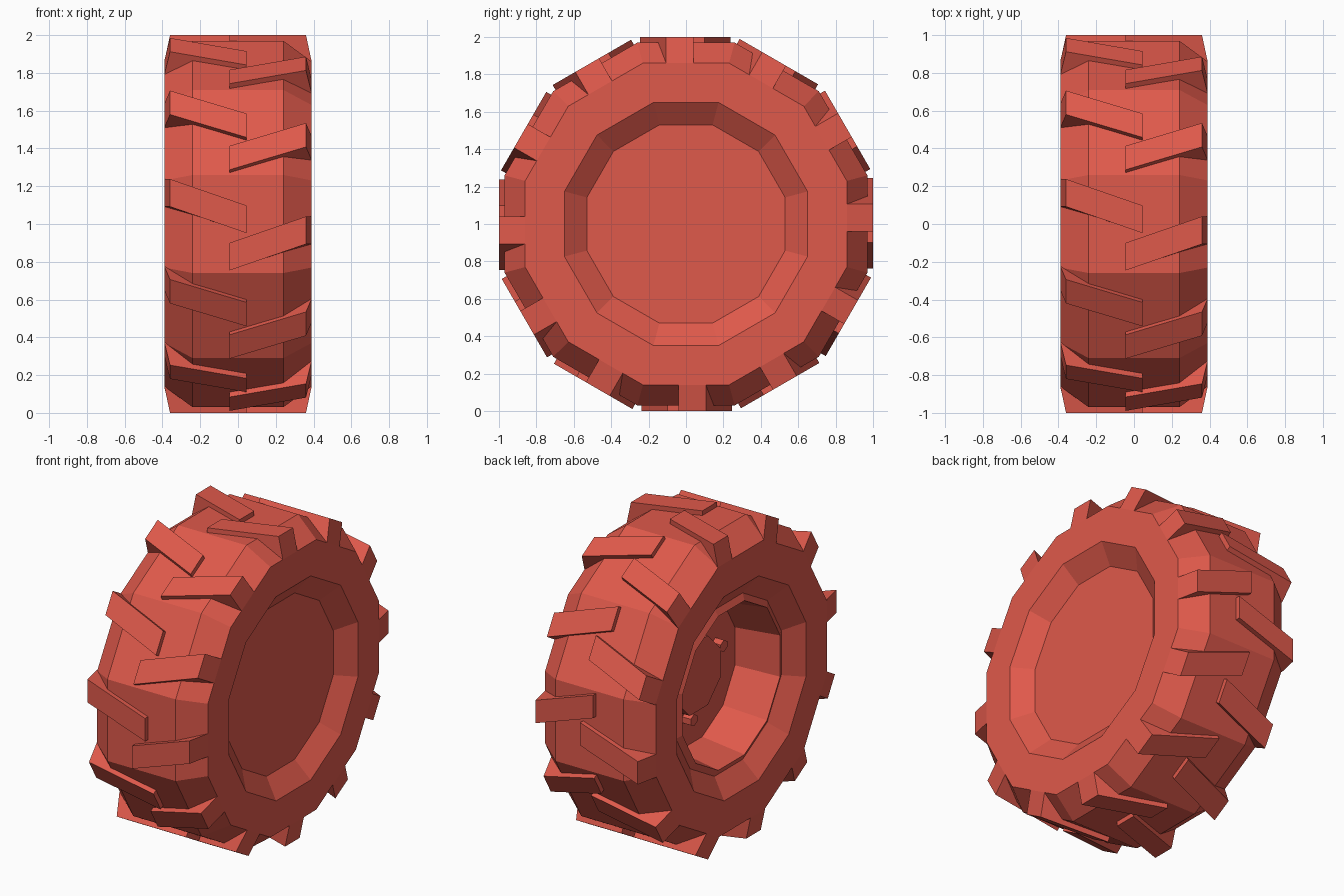
import bpy, bmesh, math

if "Cube" in bpy.data.objects:
    bpy.data.objects.remove(bpy.data.objects["Cube"])

red = bpy.data.materials.new("red")
red.diffuse_color = (0.74, 0.10, 0.07, 1)
red.use_nodes = True
red.node_tree.nodes["Principled BSDF"].inputs["Base Color"].default_value = red.diffuse_color
SIDES = 12
CZ = 1.0


def finish(bm, name):
    bmesh.ops.recalc_face_normals(bm, faces=bm.faces)
    me = bpy.data.meshes.new(name)
    bm.to_mesh(me)
    bm.free()
    me.materials.append(red)
    ob = bpy.data.objects.new(name, me)
    bpy.context.collection.objects.link(ob)
    return ob


def lathe(name, profile, sides=SIDES, cy=0.0, cz=0.0):
    """Revolve (x, apothem) points about an x-parallel axis; ends are capped."""
    bm = bmesh.new()
    rings = []
    for x, r in profile:
        R = r / math.cos(math.pi / sides)
        ring = []
        for i in range(sides):
            a = 2 * math.pi * (i + 0.5) / sides
            ring.append(bm.verts.new((x, cy + R * math.cos(a), CZ + cz + R * math.sin(a))))
        rings.append(ring)
    for a, b in zip(rings, rings[1:]):
        for i in range(sides):
            j = (i + 1) % sides
            bm.faces.new((a[i], a[j], b[j], b[i]))
    bm.faces.new(rings[0])
    bm.faces.new(rings[-1])
    return finish(bm, name)


# tire with a shallow outer disc (+x) and a deep inner rim (-x)
lathe("tire_and_rim", [(0.30, 0.53), (0.39, 0.65), (0.39, 0.86), (0.24, 0.97),
                       (-0.24, 0.97), (-0.39, 0.86), (-0.39, 0.65), (-0.30, 0.53),
                       (-0.32, 0.49), (-0.03, 0.45)])

# hub and nuts inside the deep rim
lathe("hub", [(-0.02, 0.22), (-0.09, 0.22)], 8)
for k in range(3):
    a = math.radians(-80 + 120 * k)
    lathe("hub_nut", [(-0.02, 0.033), (-0.09, 0.033)], 6,
          0.27 * math.cos(a), 0.27 * math.sin(a))


# slanted tread lugs: (x, radius, tangent offset) corners turned around the axle
def lugs(name, side, shift):
    bm = bmesh.new()
    for k in range(SIDES):
        a = 2 * math.pi * k / SIDES
        c, s = math.cos(a), math.sin(a)
        corners = []
        for x, r, t in ((0.36, 1.0, 0.165), (-0.045, 1.0, 0.025),
                        (-0.045, 0.95, 0.025), (0.39, 0.86, 0.165)):
            for w in (-0.073, 0.073):
                q = t + w + shift
                # at a = 0 radial is -y and tangent is +z
                corners.append(bm.verts.new((side * x, -r * c + q * s, CZ + r * s + q * c)))
        lo, hi = corners[0::2], corners[1::2]
        bm.faces.new(lo)
        bm.faces.new(hi)
        for i in range(4):
            j = (i + 1) % 4
            bm.faces.new((lo[i], lo[j], hi[j], hi[i]))
    finish(bm, name)


lugs("left_tread_lugs", -1, 0.0)
lugs("right_tread_lugs", 1, -0.198)
